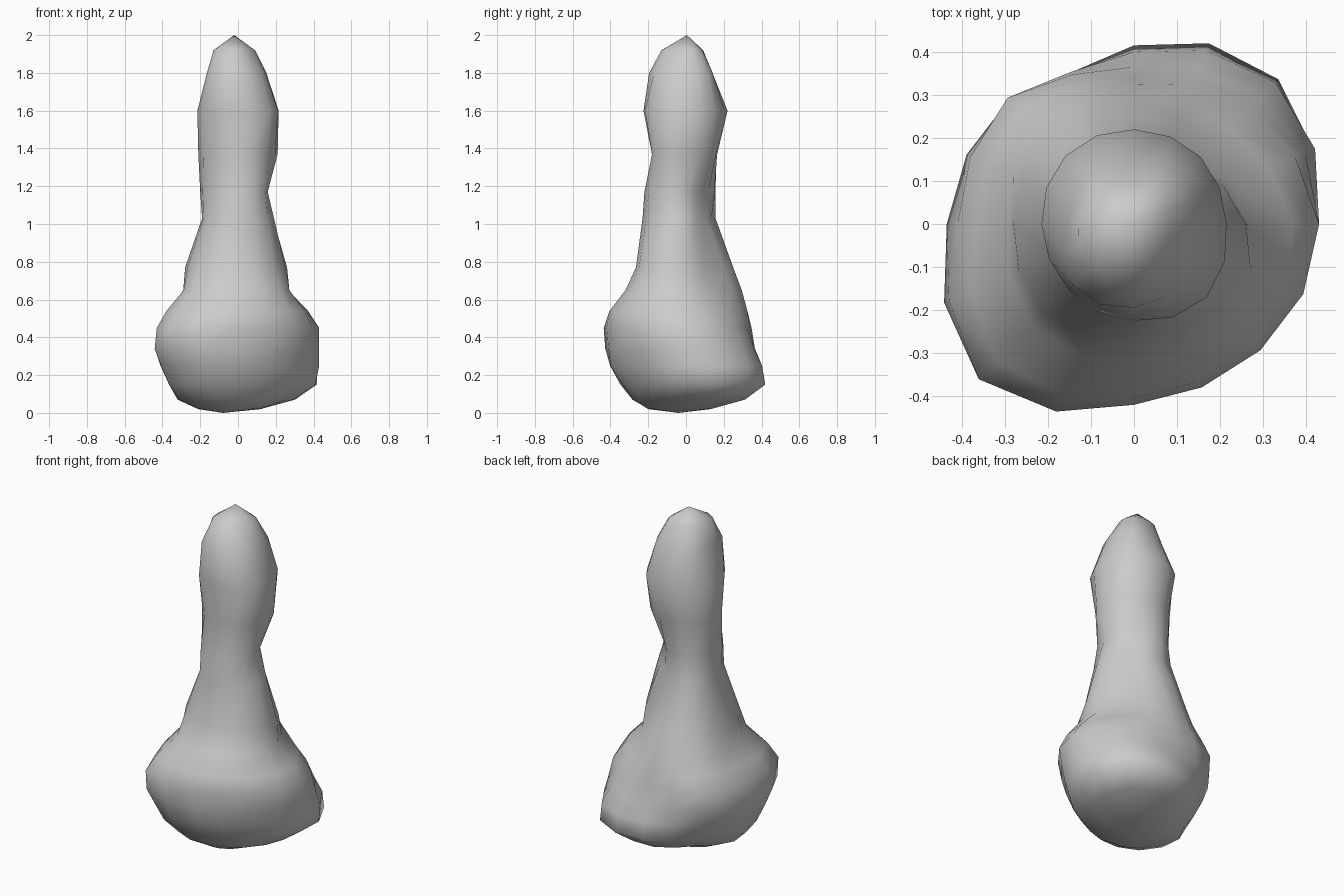
import bpy, bmesh, math

# Cross-sections: height, then radius every 45 degrees counter-clockwise from +x
SECTIONS = [
    (0.02, .11, .15, .13, .15, .21, .22, .20, .16),
    (0.07, .295, .35, .31, .25, .32, .33, .28, .265),
    (0.15, .41, .475, .415, .33, .365, .41, .335, .33),
    (0.25, .43, .465, .40, .375, .41, .46, .40, .37),
    (0.34, .43, .42, .365, .41, .435, .505, .41, .395),
    (0.45, .43, .375, .34, .415, .41, .51, .42, .415),
    (0.54, .37, .315, .325, .375, .365, .45, .405, .39),
    (0.65, .265, .235, .295, .32, .29, .335, .32, .32),
    (0.77, .26, .20, .25, .28, .28, .295, .265, .275),
    (1.03, .185, .115, .135, .20, .19, .21, .23, .22),
    (1.17, .14, .115, .15, .185, .20, .205, .22, .20),
    (1.37, .21, .185, .165, .19, .21, .185, .18, .21),
    (1.60, .215, .22, .22, .225, .215, .215, .225, .24),
    (1.80, .15, .165, .14, .15, .155, .20, .195, .17),
    (1.92, .09, .10, .09, .11, .13, .145, .13, .09),
]
SIDES = 16


def radius(r, i):
    """Radius at side i, smoothly interpolated between the eight samples."""
    k, half = divmod(i, 2)
    if not half:
        return r[k]
    return (9 * (r[k] + r[(k + 1) % 8]) - r[k - 1] - r[(k + 2) % 8]) / 16


bm = bmesh.new()
rings = []
for z, *r in SECTIONS:
    ring = []
    for i in range(SIDES):
        a = 2 * math.pi * i / SIDES
        d = radius(r, i)
        ring.append(bm.verts.new((d * math.cos(a), d * math.sin(a), z)))
    rings.append(ring)

# Skin of the bulbous base, neck and head
for lo, hi in zip(rings, rings[1:]):
    for i in range(SIDES):
        j = (i + 1) % SIDES
        bm.faces.new((lo[i], lo[j], hi[j], hi[i]))

# Rounded tip and underside
tip = bm.verts.new((-0.02, 0.005, 2.0))
foot = bm.verts.new((-0.08, -0.04, 0.0))
for i in range(SIDES):
    j = (i + 1) % SIDES
    bm.faces.new((rings[-1][i], rings[-1][j], tip))
    bm.faces.new((rings[0][j], rings[0][i], foot))

bmesh.ops.recalc_face_normals(bm, faces=bm.faces[:])
for f in bm.faces:
    f.smooth = True
mesh = bpy.data.meshes.new("gourd_body")
bm.to_mesh(mesh)
bm.free()
body = bpy.data.objects.new("gourd_body", mesh)
bpy.context.collection.objects.link(body)
